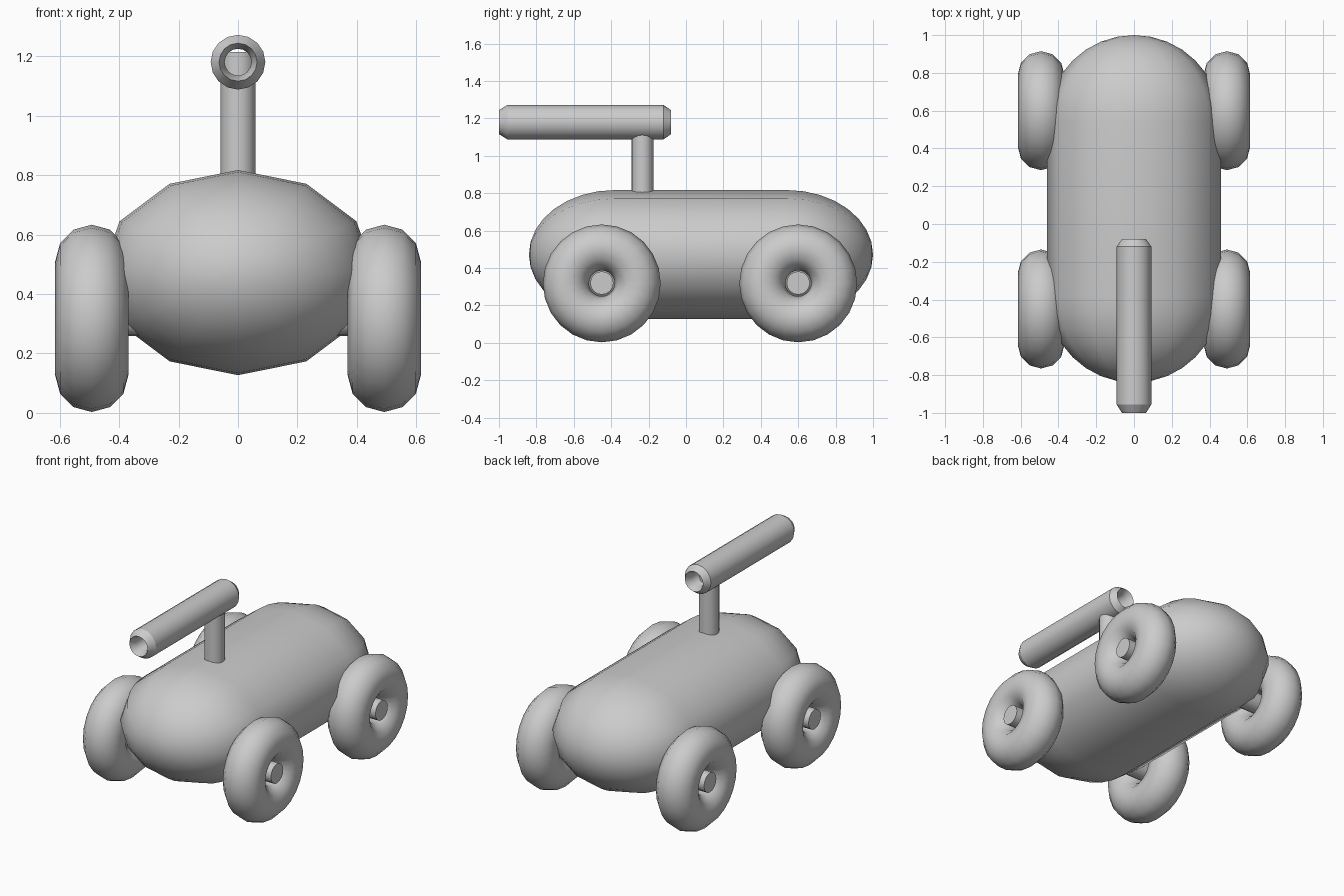
import bpy, bmesh
from math import pi, sin, cos, radians

if "Cube" in bpy.data.objects:
    bpy.data.objects.remove(bpy.data.objects["Cube"])


def make_object(name, bm, angle=40):
    bmesh.ops.recalc_face_normals(bm, faces=bm.faces)
    mesh = bpy.data.meshes.new(name)
    bm.to_mesh(mesh)
    bm.free()
    obj = bpy.data.objects.new(name, mesh)
    bpy.context.collection.objects.link(obj)
    bpy.ops.object.select_all(action='DESELECT')
    obj.select_set(True)
    bpy.context.view_layer.objects.active = obj
    bpy.ops.object.shade_smooth_by_angle(angle=radians(angle))
    return obj


def lathe_y(name, profile, segs, closed=False, sx=1, sz=1, angle=40):
    """Spin (radius, y) points around the y axis; radius 0 makes a pole."""
    bm = bmesh.new()
    rings = []
    for r, y in profile:
        count = segs if r > 1e-6 else 1
        rings.append([bm.verts.new((r * sx * sin(2 * pi * i / segs), y,
                                    r * sz * cos(2 * pi * i / segs)))
                      for i in range(count)])
    pairs = list(zip(rings, rings[1:]))
    if closed:
        pairs.append((rings[-1], rings[0]))
    for a, b in pairs:
        for i in range(segs):
            j = (i + 1) % segs
            quad = [a[i % len(a)], a[j % len(a)], b[j % len(b)], b[i % len(b)]]
            bm.faces.new(list(dict.fromkeys(quad)))
    return make_object(name, bm, angle)


# Body: twelve-sided elliptical capsule
N = 8
arc = [(sin(k * pi / 2 / N), cos(k * pi / 2 / N)) for k in range(N + 1)]
front = [(s, -0.38 - 0.46 * c) for s, c in arc]
back = [(s, 0.54 + 0.46 * c) for s, c in reversed(arc)]
body = lathe_y("body", front + back, 12, sx=0.46, sz=0.345, angle=60)
body.location.z = 0.472

# Handle: hollow tube with bevelled rims
handle = lathe_y("handle_tube", [(0.092, -0.955), (0.064, -1.0), (0.045, -0.955),
                                 (0.045, -0.12), (0.064, -0.08), (0.092, -0.12)],
                 16, closed=True, angle=30)
handle.location.z = 1.18

# Post carrying the handle
bm = bmesh.new()
bmesh.ops.create_cone(bm, cap_ends=True, segments=16, radius1=0.059, radius2=0.059, depth=0.56)
post = make_object("handle_post", bm)
post.location = (0, -0.233, 0.935)

# Wheels and axles
tyre = [(0.192 + 0.123 * cos(2 * pi * k / 12), 0.123 * sin(2 * pi * k / 12)) for k in range(12)]
for end, y in (("front", -0.45), ("rear", 0.6)):
    for side, x in (("left", -0.492), ("right", 0.492)):
        wheel = lathe_y(f"{end}_{side}_wheel", tyre, 24, closed=True, angle=60)
        wheel.rotation_euler.z = pi / 2
        wheel.location = (x, y, 0.318)
    bm = bmesh.new()
    bmesh.ops.create_cone(bm, cap_ends=True, segments=16, radius1=0.062, radius2=0.062, depth=1.18)
    axle = make_object(f"{end}_axle", bm)
    axle.rotation_euler.y = pi / 2
    axle.location = (0, y, 0.32)
